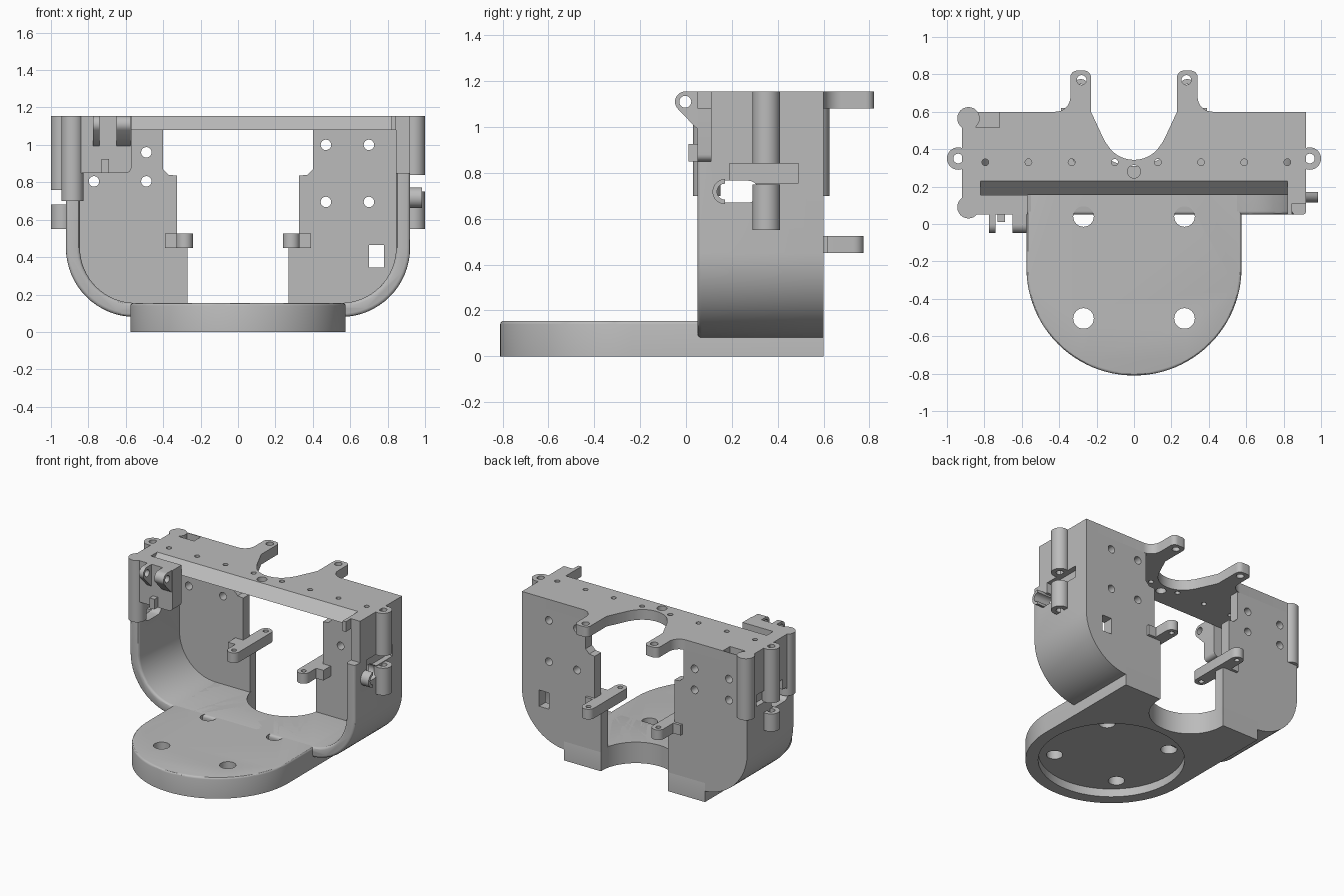
import bpy, bmesh
from math import sin, cos, radians
from mathutils import Vector

cube = bpy.data.objects.get("Cube")
if cube:
    bpy.data.objects.remove(cube)

grey = bpy.data.materials.new("light grey plastic")
grey.use_nodes = True
grey.diffuse_color = (0.5, 0.5, 0.5, 1)
grey.node_tree.nodes["Principled BSDF"].inputs["Base Color"].default_value = (0.5, 0.5, 0.5, 1)
parts = []


def arc(cx, cy, r, start, end, n=16):
    angles = [radians(start + (end - start) * i / n) for i in range(n + 1)]
    return [(cx + r * cos(a), cy + r * sin(a)) for a in angles]


def circle(cx, cy, r, n=32):
    return arc(cx, cy, r, 0, 360, n)[:-1]


def rect(x0, x1, y0, y1):
    return [(x0, y0), (x1, y0), (x1, y1), (x0, y1)]


def place(axis, p, d):
    return {"x": (d, p[0], p[1]), "y": (p[0], d, p[1]), "z": (p[0], p[1], d)}[axis]


def prism(name, points, axis, lo, hi, bevel_at=None, width=0.02):
    """Extrude an outline along an axis, optionally rounding one rim."""
    bm = bmesh.new()
    face = bm.faces.new([bm.verts.new(place(axis, p, lo)) for p in points])
    new = bmesh.ops.extrude_face_region(bm, geom=[face])["geom"]
    step = Vector(place(axis, (0, 0), hi - lo))
    bmesh.ops.translate(bm, vec=step, verts=[g for g in new if isinstance(g, bmesh.types.BMVert)])
    bmesh.ops.recalc_face_normals(bm, faces=bm.faces)
    if bevel_at is not None:
        k = "xyz".index(axis)
        rim = [e for e in bm.edges if all(abs(v.co[k] - bevel_at) < 1e-4 for v in e.verts)]
        bmesh.ops.bevel(bm, geom=rim, offset=width, segments=3, profile=0.5, affect="EDGES")
    mesh = bpy.data.meshes.new(name)
    bm.to_mesh(mesh)
    bm.free()
    mesh.materials.append(grey)
    obj = bpy.data.objects.new(name, mesh)
    bpy.context.collection.objects.link(obj)
    parts.append(obj)
    return obj


def cut(obj, *outlines):
    """Subtract prisms given as (points, axis, lo, hi)."""
    cutters = []
    for spec in outlines:
        c = prism("cutter", *spec)
        c.hide_render = True
        parts.remove(c)
        cutters.append(c)
        mod = obj.modifiers.new("cut", "BOOLEAN")
        mod.operation, mod.solver, mod.object = "DIFFERENCE", "EXACT", c
    dg = bpy.context.evaluated_depsgraph_get()
    mesh = bpy.data.meshes.new_from_object(obj.evaluated_get(dg))
    obj.modifiers.clear()
    obj.data = mesh
    for c in cutters:
        bpy.data.objects.remove(c)


TOP, UNDER, BACK, FRONT = 1.155, 1.08, 0.6, 0.05
WALL = 0.525

# Base plate with mounting holes, rear scoop and round underside recess
scoop = (circle(0, 0.585, 0.275, 48), "z", -0.1, 0.5)
base = prism("base_plate", [(0.575, BACK), (-0.575, BACK)] + arc(0, -0.235, 0.575, 180, 360, 48),
             "z", 0, 0.155, bevel_at=0.155, width=0.015)
cut(base, scoop, (circle(0, -0.235, 0.49, 64), "z", -0.1, 0.06),
    *[(circle(x, y, 0.055), "z", -0.1, 0.3) for x in (-0.27, 0.27) for y in (0.04, -0.505)])

# U-shaped shell forming the sides and the floor
outer = [(-0.92, TOP)] + arc(-0.55, 0.45, 0.37, 180, 270) + arc(0.55, 0.45, 0.37, 270, 360) + [(0.92, TOP)]
inner = [(0.845, TOP)] + arc(0.55, 0.45, 0.295, 360, 270) + arc(-0.55, 0.45, 0.295, 270, 180) + [(-0.845, TOP)]
shell = prism("side_shell", outer + inner, "y", FRONT, WALL, bevel_at=FRONT, width=0.018)
window = arc(0.17, 0.718, 0.048, 270, 90, 10) + arc(0.27, 0.718, 0.048, 90, -90, 10)
cut(shell, scoop, (window, "x", -1.1, 1.1),
    (rect(0.19, 0.49, 0.755, 0.84), "x", 0.88, 1.1),
    (rect(0.19, 0.49, 0.755, 0.84), "x", -1.1, -0.88),
    (rect(0.0, 0.11, 0.85, 1.3), "x", 0.8, 1.1))

# Stepped rear panels, one on each side of the central opening
for s, side in ((-1, "right"), (1, "left")):
    steps = [(0.4, TOP - 0.075), (0.4, 0.87), (0.37, 0.84), (0.325, 0.835), (0.325, 0.46), (0.27, 0.46), (0.27, 0.08)]
    outline = [(s * x, z) for x, z in steps + arc(0.55, 0.45, 0.37, 270, 360) + [(0.92, UNDER)]]
    panel = prism(side + "_rear_panel", outline, "y", WALL, BACK)
    spots = [(0.47, 1.0), (0.7, 1.0), (0.47, 0.695), (0.7, 0.695)] if s > 0 else \
            [(-0.49, 0.96), (-0.49, 0.805), (-0.77, 0.805), (-0.77, 0.96)]
    holes = [(circle(x, z, 0.028, 24), "y", 0.4, 0.7) for x, z in spots]
    if s > 0:
        holes.append((rect(0.7, 0.78, 0.345, 0.465), "y", 0.4, 0.7))
    cut(panel, scoop, *holes)

    # Mid-height arm with a foot against the panel
    arm = prism(side + "_support_arm", arc(s * 0.285, 0.73, 0.045, 0, 180, 10) +
                arc(s * 0.285, 0.36, 0.045, 180, 360, 10), "z", 0.45, UNDER - 0.555)
    cut(arm, *[(circle(s * 0.285, y, 0.018, 16), "z", 0.4, 0.6) for y in (0.36, 0.73)])
    prism(side + "_arm_foot", rect(*sorted((s * 0.3, s * 0.39)), 0.44, 0.62), "z", 0.45, 0.525)

# Top plate with rear arms, curved cutout and side returns
half = ([(0.155, 0.44), (0.165, 0.46), (0.23, 0.6)] +
        arc(0.265, 0.785, 0.035, 180, 90, 6) + arc(0.305, 0.785, 0.035, 90, 0, 6) +
        arc(0.42, 0.68, 0.08, 180, 270, 8) + [(0.92, BACK), (0.92, FRONT), (0.82, FRONT), (0.82, 0.23)])
mirror = [(-x, y) for x, y in reversed(half)]
plate = prism("top_plate", mirror + arc(0, 0.51, 0.167, 205, 335, 24)[1:-1] + half, "z", UNDER, TOP)
small = [(circle(-0.795 + i * 0.2307, 0.33, 0.018, 16), "z", 1, 1.3) for i in range(8)]
cut(plate, (circle(0, 0.28, 0.035, 24), "z", 1, 1.3),
    (rect(0.845, 1, 0, 0.11), "z", 1, 1.3),
    (rect(-0.85, -0.72, 0.515, 0.595), "z", 1.1, 1.3),
    *[(circle(x, 0.77, 0.026, 24), "z", 1, 1.3) for x in (-0.28, 0.28)], *small)

# Sloping front lip of the top plate
prism("top_front_lip", [(0.23, TOP), (0.155, UNDER), (0.23, UNDER)], "x", -0.82, 0.82)

# Round screw posts on the sides
posts = [("rear_right_post", -0.885, 0.565, 0.7, TOP, 1.05), ("front_right_post", -0.885, 0.09, 0.7, TOP, 1.05)]
for s, side in ((-1, "right"), (1, "left")):
    posts += [(side + "_upper_post", s * 0.94, 0.35, 0.76 if s < 0 else 0.84, TOP, 0),
              (side + "_lower_post", s * 0.94, 0.35, 0.55, 0.68 if s < 0 else 0.75, 0)]
for name, x, y, lo, hi, depth in posts:
    post = prism(name, circle(x, y, 0.06), "z", lo, hi)
    cut(post, (circle(x, y, 0.026, 24), "z", depth, 1.3))

# Curved catch beside the left window
catch = arc(0.17, 0.718, 0.055, 270, 90, 10) + arc(0.17, 0.718, 0.035, 90, 270, 10)
prism("side_catch", catch, "x", 0.85, 0.985)

# Hinge bracket at the front right corner
bracket = arc(-0.6, 0.88, 0.03, 270, 360, 6) + [(-0.57, TOP), (-0.85, TOP), (-0.85, 0.85)]
prism("hinge_bracket", bracket, "y", FRONT, 0.155)
lug = [(0.07, 0.98), (0.07, TOP), (-0.003, TOP)] + arc(-0.003, 1.11, 0.045, 90, 225, 12) + [(0.04, 1.0)]
for name, x0, x1 in (("outer_hinge_lug", -0.775, -0.74), ("inner_hinge_lug", -0.65, -0.575)):
    cut(prism(name, lug, "x", x0, x1), (circle(-0.003, 1.11, 0.026, 24), "x", -1, 0))
prism("hinge_stop", rect(-0.73, -0.69, 0.01, 0.07), "z", 0.85, 0.925)

# Smooth the round faces and keep corners crisp
bpy.ops.object.select_all(action="DESELECT")
for obj in parts:
    obj.select_set(True)
bpy.context.view_layer.objects.active = parts[0]
bpy.ops.object.shade_smooth_by_angle(angle=radians(30))
